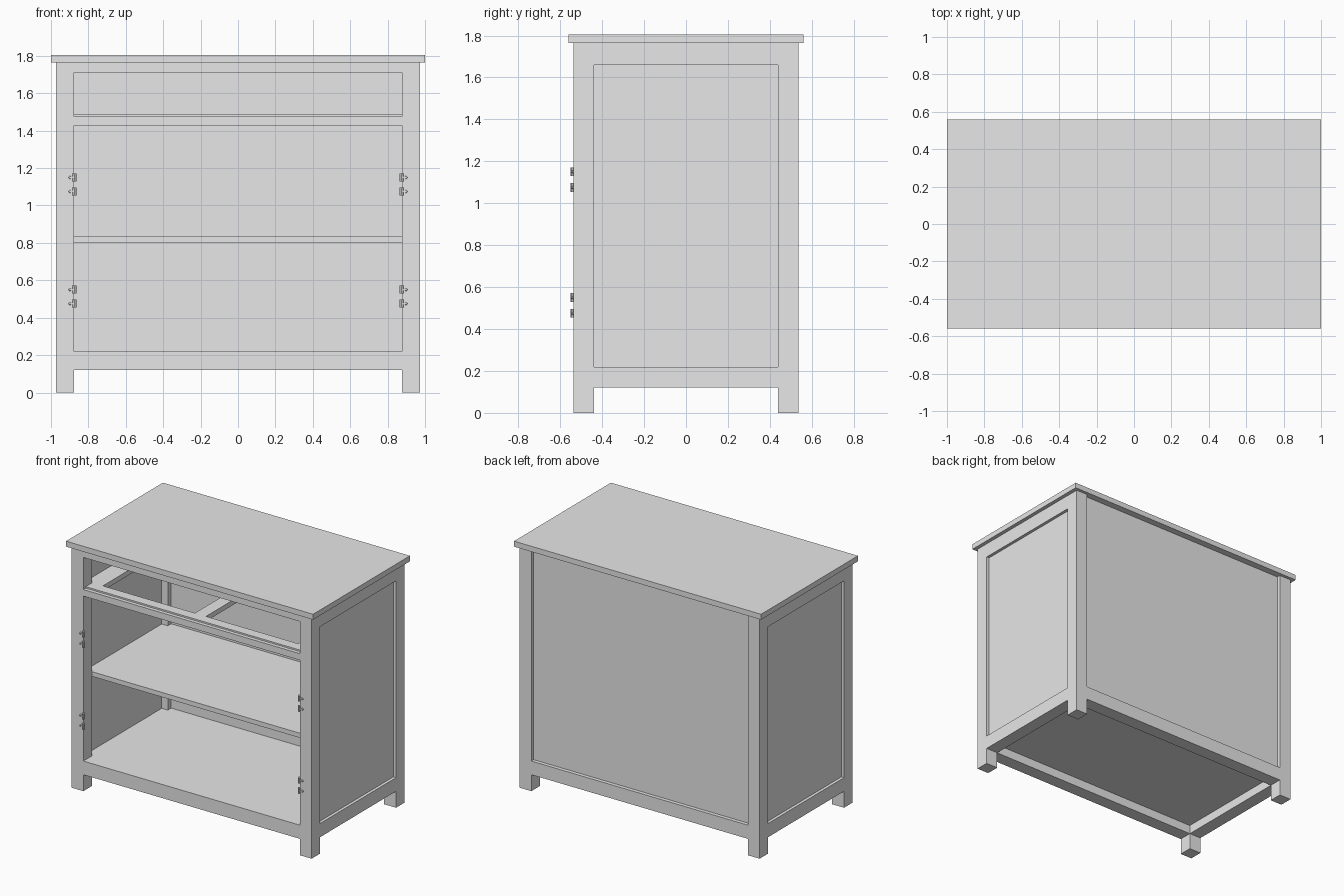
import bpy, bmesh, math
from mathutils import Matrix

cube = bpy.data.objects.get("Cube")
if cube:
    bpy.data.objects.remove(cube, do_unlink=True)

grey = bpy.data.materials.new("light_grey")
grey.use_nodes = True
grey.diffuse_color = (0.8, 0.8, 0.8, 1)
grey.node_tree.nodes["Principled BSDF"].inputs["Base Color"].default_value = (0.8, 0.8, 0.8, 1)


def finish(name, bm):
    mesh = bpy.data.meshes.new(name)
    bm.to_mesh(mesh)
    bm.free()
    mesh.materials.append(grey)
    obj = bpy.data.objects.new(name, mesh)
    bpy.context.collection.objects.link(obj)
    return obj


def box(name, x, y, z):
    """Box between the (low, high) limits on each axis."""
    bm = bmesh.new()
    bmesh.ops.create_cube(bm, size=1)
    for v in bm.verts:
        v.co = [r[0] if c < 0 else r[1] for c, r in zip(v.co, (x, y, z))]
    return finish(name, bm)


def span(side, a, b):
    return tuple(sorted((side * a, side * b)))


# Main dimensions: outer frame and inner leg faces
OX, OY = 0.972, 0.537
IX, IY = 0.876, 0.439
TOP, RAIL_LOW, RAIL_HIGH = 1.765, 0.12, 0.22
PANEL_IN, PANEL_OUT = 0.925, 0.95
BACK_IN, BACK_OUT = 0.478, 0.51

box("top_board", (-1, 1), (-0.56, 0.56), (TOP, 1.805))

# Legs, side rails and side panels
for side, label in ((1, "left"), (-1, "right")):
    for end, place in ((-1, "front"), (1, "back")):
        box(f"{place}_{label}_leg", span(side, IX, OX), span(end, IY, OY), (0, TOP))
    box(f"{label}_bottom_rail", span(side, IX, OX), (-IY, IY), (RAIL_LOW, RAIL_HIGH))
    box(f"{label}_top_rail", span(side, 0.9, OX), (-IY, IY), (1.66, TOP))
    box(f"{label}_side_panel", span(side, PANEL_IN, PANEL_OUT), (-IY, IY), (RAIL_HIGH, 1.66))

# Front and back rails, back panel
box("front_bottom_rail", (-IX, IX), (-OY, -IY), (RAIL_LOW, RAIL_HIGH))
box("back_bottom_rail", (-IX, IX), (IY, OY), (RAIL_LOW, RAIL_HIGH))
box("front_top_rail", (-IX, IX), (-OY, -IY), (1.71, TOP))
box("front_middle_rail", (-IX, IX), (-OY, -0.51), (1.427, 1.475))
box("back_panel", (-IX, IX), (BACK_IN, BACK_OUT), (RAIL_HIGH, TOP))

# Floor and shelf
box("floor_board", (-IX, IX), (-IY, IY), (0.185, RAIL_HIGH))
box("shelf", (-PANEL_IN, PANEL_IN), (-IY, BACK_IN), (0.803, 0.837))

# Drawer support frame
WEB = (1.45, 1.486)
box("drawer_frame_front", (-IX, IX), (-0.51, -0.434), WEB)
box("drawer_frame_back", (-0.79, 0.79), (0.39, BACK_IN), WEB)
box("drawer_frame_divider", (-0.045, 0.045), (-0.434, 0.39), WEB)
for side, label in ((1, "left"), (-1, "right")):
    box(f"drawer_frame_{label}", span(side, 0.79, PANEL_IN), (-0.434, BACK_IN), WEB)


def hinge_part(name, x, z):
    """Rounded knuckle with a short arm and screw head beside it."""
    side = math.copysign(1, x)
    bm = bmesh.new()
    turn = Matrix.Rotation(math.pi / 2, 4, "X")
    # knuckle
    bmesh.ops.create_cone(bm, cap_ends=True, segments=8, radius1=0.01, radius2=0.01, depth=0.042,
                          matrix=Matrix.Translation((x, -OY - 0.003, z)))
    # screw head on the leg
    bmesh.ops.create_cone(bm, cap_ends=True, segments=10, radius1=0.008, radius2=0.006, depth=0.01,
                          matrix=Matrix.Translation((x + side * 0.024, -OY - 0.003, z)) @ turn)
    # arm
    bmesh.ops.create_cube(bm, size=1, matrix=Matrix.Translation((x + side * 0.014, -OY - 0.001, z))
                          @ Matrix.Diagonal((0.028, 0.008, 0.008, 1)))
    finish(name, bm)


for side, label in ((1, "left"), (-1, "right")):
    for level, low in (("lower", 0.475), ("upper", 1.075)):
        for i in range(2):
            hinge_part(f"{label}_{level}_hinge_{i + 1}", side * 0.874, low + 0.075 * i)
